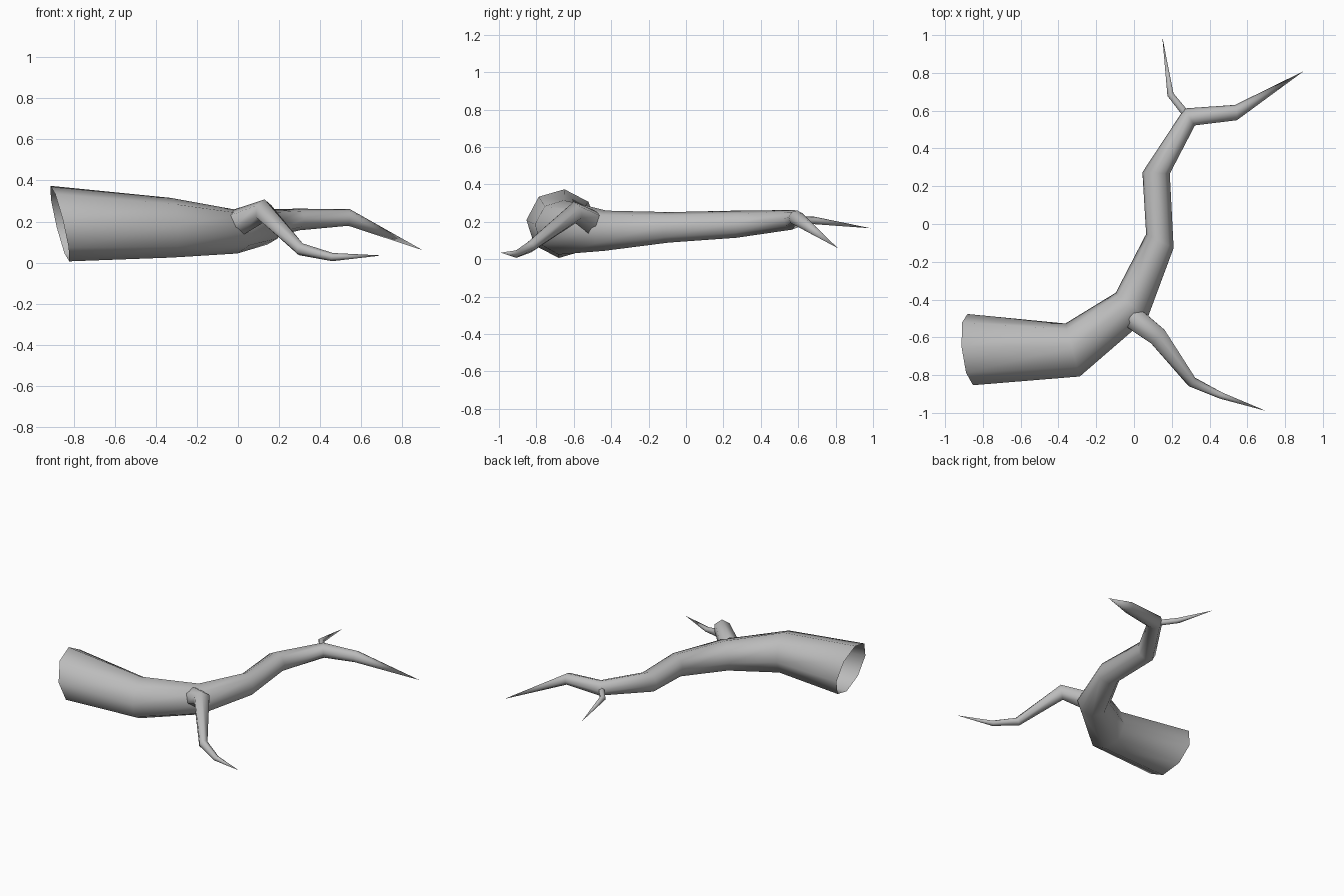
import bpy, bmesh, math
from mathutils import Vector

if "Cube" in bpy.data.objects:
    bpy.data.objects.remove(bpy.data.objects["Cube"])

bark = bpy.data.materials.new("grey_bark")
bark.diffuse_color = (0.5, 0.5, 0.5, 1)
bark.use_nodes = True
bark.node_tree.nodes["Principled BSDF"].inputs["Base Color"].default_value = bark.diffuse_color


def tapered_limb(name, sections, tip, sides, turn=0.0):
    """Open-based tube through (centre, radius, optional axis) sections, ending in a point."""
    bm = bmesh.new()
    points = [Vector(s[0]) for s in sections] + [Vector(tip)]
    rings = []
    for i, section in enumerate(sections):
        if len(section) > 2:
            axis = Vector(section[2]).normalized()
        else:
            axis = (points[i + 1] - points[i]).normalized()
            if i:
                axis = (axis + (points[i] - points[i - 1]).normalized()).normalized()
        side = axis.cross(Vector((0, 0, 1))).normalized()
        up = side.cross(axis)
        ring = []
        for k in range(sides):
            a = math.radians(turn) + math.tau * k / sides
            ring.append(bm.verts.new(points[i] + section[1] * (math.cos(a) * side + math.sin(a) * up)))
        rings.append(ring)
    end = bm.verts.new(points[-1])
    for k in range(sides):
        n = (k + 1) % sides
        for a, b in zip(rings, rings[1:]):
            bm.faces.new((a[k], a[n], b[n], b[k]))
        bm.faces.new((rings[-1][k], rings[-1][n], end))
    bmesh.ops.recalc_face_normals(bm, faces=bm.faces)
    for f in bm.faces:
        f.smooth = True
    mesh = bpy.data.meshes.new(name)
    bm.to_mesh(mesh)
    bm.free()
    mesh.materials.append(bark)
    obj = bpy.data.objects.new(name, mesh)
    bpy.context.collection.objects.link(obj)
    return obj


# Thick main branch, open at the broken end
tapered_limb("main_branch", [
    ((-0.867, -0.665, 0.19), 0.19, (0.97, 0.1, 0.235)),
    ((-0.325, -0.667, 0.17), 0.146, (0.96, 0.26, 0)),
    ((-0.012, -0.43, 0.152), 0.108),
    ((0.137, -0.09, 0.17), 0.082, (0.45, 0.89, 0)),
    ((0.117, 0.27, 0.187), 0.073, (0.05, 1, 0)),
    ((0.295, 0.567, 0.21), 0.053),
    ((0.54, 0.59, 0.22), 0.041, (1, 0.1, -0.1)),
], (0.90, 0.81, 0.06), 8, 6)

# Drooping side twig
tapered_limb("side_twig", [
    ((0.0, -0.5, 0.195), 0.068),
    ((0.125, -0.595, 0.25), 0.058),
    ((0.305, -0.835, 0.065), 0.031),
    ((0.46, -0.908, 0.027), 0.02),
], (0.70, -0.99, 0.035), 6, 30)

# Small twig near the far end
tapered_limb("end_twig", [
    ((0.265, 0.595, 0.205), 0.022),
    ((0.193, 0.685, 0.207), 0.02),
], (0.15, 0.99, 0.165), 6, 30)
